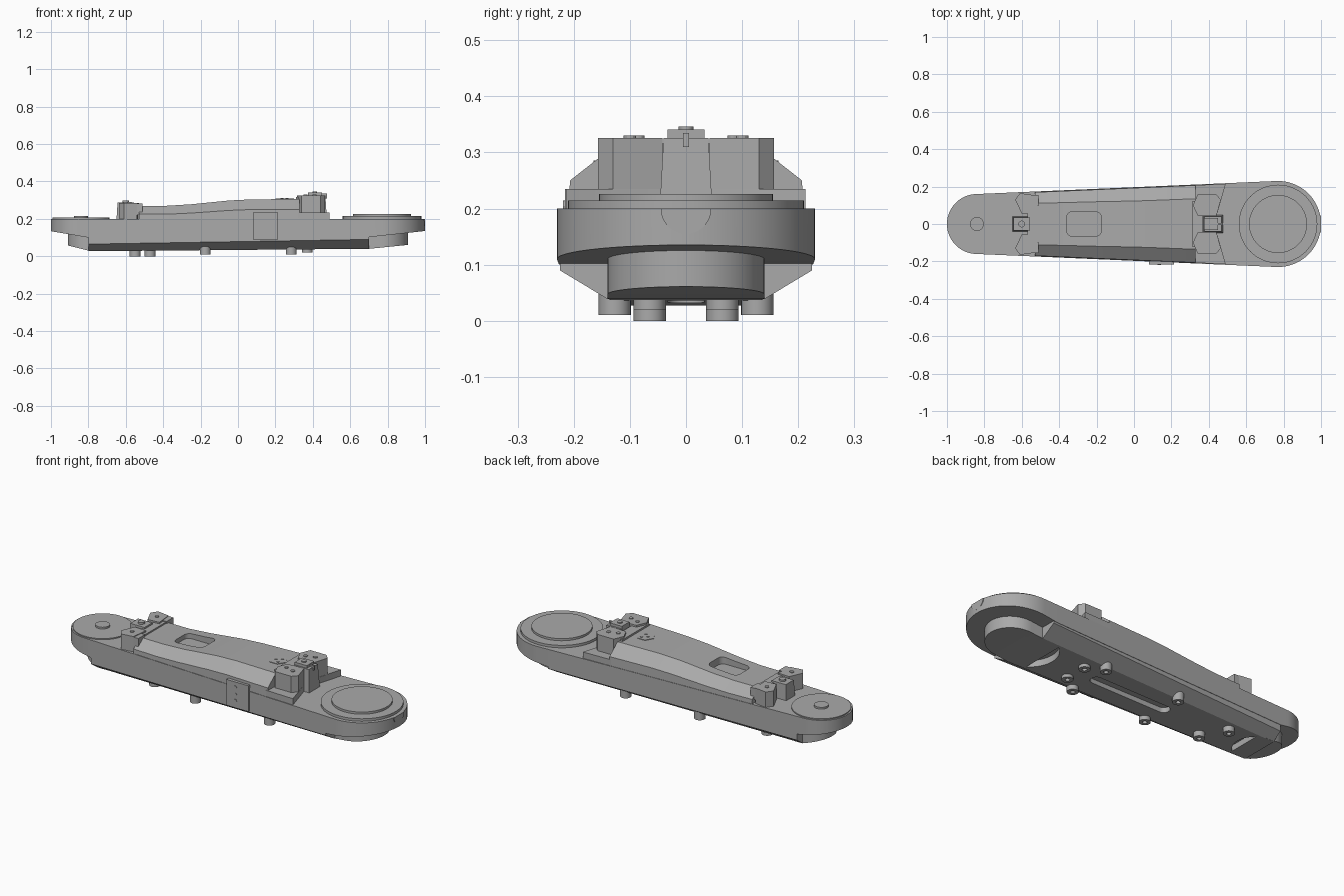
import bpy, bmesh, math
from mathutils import Vector

cube = bpy.data.objects.get("Cube")
if cube:
    bpy.data.objects.remove(cube)

GREY = (0.4, 0.4, 0.4, 1)
mat = bpy.data.materials.new("grey_metal")
mat.use_nodes = True
mat.diffuse_color = GREY
mat.node_tree.nodes["Principled BSDF"].inputs["Base Color"].default_value = GREY


def finish(name, bm):
    bmesh.ops.recalc_face_normals(bm, faces=bm.faces)
    me = bpy.data.meshes.new(name)
    bm.to_mesh(me)
    bm.free()
    me.materials.append(mat)
    ob = bpy.data.objects.new(name, me)
    bpy.context.collection.objects.link(ob)
    return ob


def prism(name, pts, z0, z1, folds=(), bottom=None, taper=1.0):
    """Extrude a plan outline; folds split it so the underside can slope."""
    bm = bmesh.new()
    n = len(pts)
    c = sum((Vector(p) for p in pts), Vector((0, 0))) / n
    lo = [bm.verts.new((x, y, z0)) for x, y in pts]
    hi = [bm.verts.new((c.x + (x - c.x) * taper, c.y + (y - c.y) * taper, z1)) for x, y in pts]
    bm.faces.new(lo)
    bm.faces.new(hi)
    for i in range(n):
        j = (i + 1) % n
        bm.faces.new((lo[i], lo[j], hi[j], hi[i]))
    for x in folds:
        bmesh.ops.bisect_plane(bm, geom=bm.verts[:] + bm.edges[:] + bm.faces[:],
                               plane_co=(x, 0, 0), plane_no=(1, 0, 0))
    if bottom:
        for v in bm.verts:
            if v.co.z < z0 + 1e-4:
                v.co.z = bottom(v.co.x)
    return finish(name, bm)


def loft(name, sections):
    """Skin mirrored half-sections of (x, [(y, z), ...])."""
    bm = bmesh.new()
    rings = []
    for x, half in sections:
        full = half + [(-y, z) for y, z in reversed(half)]
        rings.append([bm.verts.new((x, y, z)) for y, z in full])
    for a, b in zip(rings, rings[1:]):
        for i in range(len(a)):
            j = (i + 1) % len(a)
            bm.faces.new((a[i], a[j], b[j], b[i]))
    bm.faces.new(rings[0])
    bm.faces.new(rings[-1])
    return finish(name, bm)


def arc(x, y, r, a0=0.0, a1=360.0, n=48):
    full = abs(a1 - a0) >= 360
    steps = n if full else n + 1
    ang = [math.radians(a0 + (a1 - a0) * i / n) for i in range(steps)]
    return [(x + r * math.cos(a), y + r * math.sin(a)) for a in ang]


def disc(name, x, y, r, z0, z1, n=48):
    return prism(name, arc(x, y, r, n=n), z0, z1)


def box(name, x0, x1, y0, y1, z0, z1, taper=1.0):
    return prism(name, [(x0, y0), (x1, y0), (x1, y1), (x0, y1)], z0, z1, taper=taper)


def rounded(x0, x1, w, r):
    return (arc(x1 - r, w - r, r, 0, 90, 8) + arc(x0 + r, w - r, r, 90, 180, 8)
            + arc(x0 + r, r - w, r, 180, 270, 8) + arc(x1 - r, r - w, r, 270, 360, 8))


def cut(target, cutter):
    cutter.hide_render = True
    mod = target.modifiers.new("pocket", 'BOOLEAN')
    mod.operation = 'DIFFERENCE'
    mod.solver = 'EXACT'
    mod.object = cutter
    bpy.context.view_layer.objects.active = target
    bpy.ops.object.modifier_apply(modifier=mod.name)
    bpy.data.objects.remove(cutter)


# Main slab: two unequal rounded ends joined by tangents
XN, RN, XW, RW = -0.84, 0.16, 0.77, 0.23
tilt = math.degrees(math.asin((RW - RN) / (XW - XN)))
outline = (arc(XW, 0, RW, -90 - tilt, 90 + tilt) + arc(XN, 0, RN, 90 + tilt, 270 - tilt))


def width(x):
    return RN + (RW - RN) * (x - XN) / (XW - XN)


prism("arm_body", outline, 0.1, 0.2, (-0.8, 0.68),
      lambda x: 0.1 + max(0, x - 0.68, -0.8 - x) * (0.11 if x > 0 else 0.17))

# Lower tray with chamfered sides
tray = loft("lower_tray", [
    (x, [(width(x) - 0.002, 0.12), (width(x) - 0.002, zc), (width(x) - inset, zb)])
    for x, zc, inset, zb in ((-0.8, 0.065, 0.055, 0.027), (0.7, 0.09, 0.085, 0.04))])
cut(tray, prism("slot_cutter", rounded(-0.22, 0.27, 0.032, 0.03), 0, 0.06))
cut(tray, prism("wide_crescent_cutter", arc(0.67, 0, 0.15, 125, 235, 24), 0, 0.075))
cut(tray, prism("narrow_crescent_cutter", arc(-0.78, 0, 0.12, -50, 50, 24), 0, 0.06))

# Rounded bosses under both ends, undersides rising to the tips
prism("wide_end_boss", arc(0.77, 0, 0.14, -90, 90) + [(0.65, 0.14), (0.65, -0.14)],
      0.04, 0.15, (0.7,), lambda x: 0.04 + max(0, x - 0.7) * 0.1)
prism("narrow_end_boss", arc(-0.8, 0, 0.11, 90, 270) + [(-0.75, -0.11), (-0.75, 0.11)],
      0.03, 0.15, (-0.79,), lambda x: 0.028 + max(0, -0.79 - x) * 0.25)

# Joint covers on top
disc("narrow_joint_disc", XN, 0, 0.152, 0.195, 0.206, 64)
disc("narrow_joint_hub", XN, 0, 0.037, 0.2, 0.216, 32)
disc("wide_joint_disc", XW, 0, 0.21, 0.195, 0.214, 64)
disc("wide_joint_cap", XW, 0, 0.155, 0.21, 0.226, 64)

# Half-round tab on the wide tip
tab = prism("tip_tab", arc(0, 0, 0.045, 180, 360, 24), 0, 0.02)
for v in tab.data.vertices:
    y, z, d = v.co
    v.co = (0.98 + d, y, 0.2 + z)

# Raised upper cover with sloping shoulders and a rounded recess
cover = loft("upper_cover", [
    (x, [(width(x) - 0.002, 0.19), (width(x) - 0.004, zl), (top, zt)])
    for x, zl, top, zt in ((-0.53, 0.225, 0.112, 0.27), (-0.38, 0.225, 0.114, 0.27),
                           (-0.25, 0.231, 0.118, 0.278), (-0.05, 0.245, 0.122, 0.298),
                           (0.07, 0.25, 0.125, 0.304), (0.33, 0.25, 0.135, 0.306))])
cut(cover, prism("recess_cutter", rounded(-0.36, -0.175, 0.065, 0.03), 0.245, 0.4))

# Screw panel on the cover
prism("screw_panel", arc(0.25, 0, 0.05, n=6), 0.3, 0.308)
for i, (x, y) in enumerate(((0.235, 0), (0.262, 0.02), (0.262, -0.02))):
    disc(f"panel_screw_{i}", x, y, 0.008, 0.3, 0.311, 12)

# Bracket beside the wide joint
prism("wide_bracket_base", [(0.32, -0.208), (0.49, -0.213), (0.44, -0.04),
                            (0.44, 0.04), (0.49, 0.213), (0.32, 0.208)], 0.19, 0.235)
for s, side in ((1, "left"), (-1, "right")):
    prism(f"wide_bracket_wing_{side}",
          [(x, s * y) for x, y in ((0.34, 0.045), (0.315, 0.1), (0.34, 0.157),
                                   (0.44, 0.157), (0.465, 0.13), (0.44, 0.042))], 0.23, 0.326)
    for x, y in ((0.36, 0.085), (0.41, 0.1)):
        disc(f"wide_bracket_screw_{side}", x, s * y, 0.011, 0.32, 0.33, 12)
box("wide_bracket_bridge", 0.31, 0.37, -0.12, 0.12, 0.22, 0.316)
box("wide_bracket_post", 0.37, 0.475, -0.047, 0.047, 0.2, 0.326, 0.85)
box("wide_bracket_cap", 0.375, 0.45, -0.033, 0.033, 0.32, 0.341)
disc("wide_bracket_pin", 0.41, 0, 0.013, 0.33, 0.346, 16)
box("wide_bracket_rib", 0.44, 0.475, -0.005, 0.005, 0.31, 0.335)

# Bracket beside the narrow joint
for s, side in ((1, "left"), (-1, "right")):
    prism(f"narrow_bracket_wing_{side}",
          [(x, s * y) for x, y in ((-0.6, 0.055), (-0.635, 0.13), (-0.61, 0.165),
                                   (-0.54, 0.155), (-0.53, 0.06))], 0.19, 0.286)
    box(f"narrow_bracket_clip_{side}", -0.55, -0.51, s * 0.125 - 0.03, s * 0.125 + 0.03, 0.22, 0.283)
    disc(f"narrow_bracket_screw_{side}", -0.58, s * 0.11, 0.011, 0.28, 0.29, 12)
box("narrow_bracket_bridge", -0.57, -0.515, -0.1, 0.1, 0.19, 0.278)
box("narrow_bracket_post", -0.65, -0.55, -0.04, 0.04, 0.19, 0.287, 0.88)
disc("narrow_bracket_pin", -0.6, 0, 0.018, 0.28, 0.297, 16)

# Side plate with three screws on the front
box("side_plate", 0.08, 0.215, -0.216, -0.195, 0.09, 0.235)
for i, z in enumerate((0.13, 0.165, 0.205)):
    screw = disc(f"side_screw_{i}", 0, 0, 0.009, 0, 0.01, 12)
    screw.rotation_euler.x = math.pi / 2
    screw.location = (0.135, -0.209, z)

# Feet under the tray
feet = [(-0.47, -0.065, 0), (-0.55, 0.065, 0)]
for s in (1, -1):
    feet += [(-0.175, 0.127 * s, 0.01), (0.285, 0.127 * s, 0.01), (0.37, 0.065 * s, 0.02)]
for i, (x, y, z) in enumerate(feet):
    foot = disc(f"foot_{i}", x, y, 0.029, z, 0.09, 24)
    cut(foot, disc("foot_hole_cutter", x, y, 0.012, z - 0.02, z + 0.015, 16))

# Smooth the round parts and keep creases crisp
for ob in bpy.context.collection.objects:
    if ob.type == 'MESH' and mat.name in ob.data.materials:
        ob.select_set(True)
        bpy.context.view_layer.objects.active = ob
bpy.ops.object.shade_smooth_by_angle(angle=math.radians(25))
